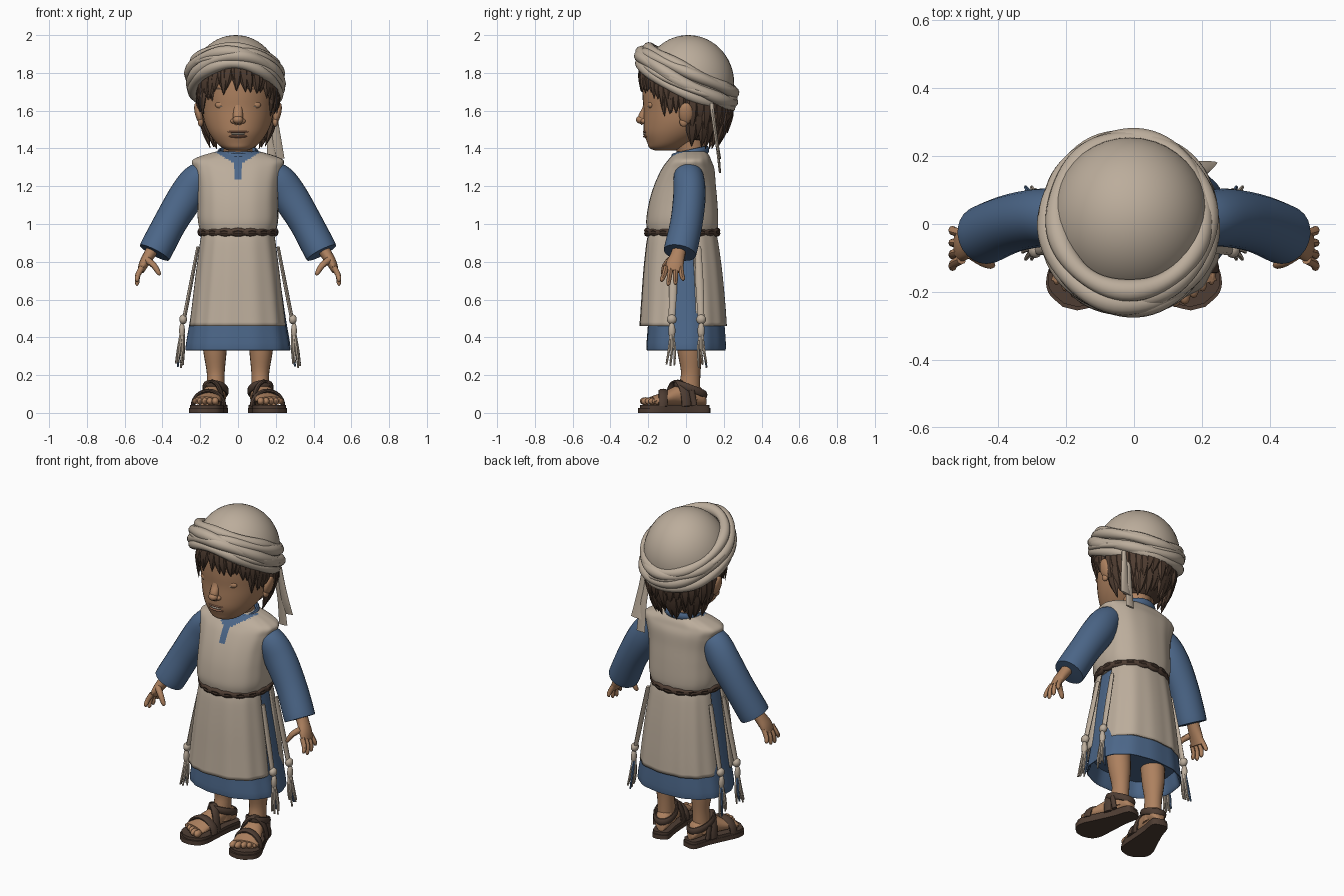
import bpy, bmesh, math, random
from mathutils import Vector, Matrix

if "Cube" in bpy.data.objects:
    bpy.data.objects.remove(bpy.data.objects["Cube"])
random.seed(4)
pi = math.pi

def mat(name, *c):
    m = bpy.data.materials.new(name)
    m.diffuse_color = (*c, 1)
    m.use_nodes = True
    m.node_tree.nodes["Principled BSDF"].inputs["Base Color"].default_value = m.diffuse_color
    return m

CREAM = mat("cream_linen", .50, .417, .33)
BLUE = mat("blue_cloth", .072, .135, .25)
SKIN = mat("skin", .42, .22, .115)
HAIR = mat("brown_hair", .080, .047, .031)
LEATHER = mat("leather", .077, .047, .033)
LIP = mat("lip", .32, .15, .09)
DARK = mat("lash", .07, .04, .028)

def finish(name, bm, m, angle=45, thick=0, m2=None, rule=None):
    bmesh.ops.recalc_face_normals(bm, faces=bm.faces)
    me = bpy.data.meshes.new(name)
    me.materials.append(m)
    if m2:
        me.materials.append(m2)
        for f in bm.faces:
            f.material_index = int(rule(f.calc_center_median()))
    bm.to_mesh(me)
    bm.free()
    me.shade_smooth()
    me.set_sharp_from_angle(angle=math.radians(angle))
    ob = bpy.data.objects.new(name, me)
    bpy.context.collection.objects.link(ob)
    if thick:
        mod = ob.modifiers.new("thickness", 'SOLIDIFY')
        mod.thickness = thick
    return ob

def spline(keys, n):
    """Catmull-Rom through tuples, n steps per span."""
    out, K = [], [keys[0]] + list(keys) + [keys[-1]]
    for i in range(1, len(K) - 2):
        for j in range(n):
            t = j / n
            out.append(tuple(.5 * (2*b + (c-a)*t + (2*a-5*b+4*c-d)*t*t + (3*b-a-3*c+d)*t**3)
                             for a, b, c, d in zip(*K[i-1:i+3])))
    return out + [tuple(keys[-1])]

def grid(name, rows, m, ring=True, loop=False, **kw):
    """Skin a list of point rows; closed rings get end caps."""
    bm = bmesh.new()
    R = [[bm.verts.new(p) for p in r] for r in rows]
    n = len(R[0])
    for i in range(len(R) if loop else len(R) - 1):
        a, b = R[i], R[(i+1) % len(R)]
        for j in range(n if ring else n - 1):
            k = (j+1) % n
            bm.faces.new((a[j], a[k], b[k], b[j]))
    if ring and not loop:
        bm.faces.new(R[0])
        bm.faces.new(R[-1])
    return finish(name, bm, m, **kw)

def loft(name, keys, m, seg=40, n=2.0, steps=4, arc=None, fold=0, waves=14, **kw):
    """Stacked superellipses, keys = (z, cy, rx, ry)."""
    a0, a1 = arc or (0, 360)
    rows, S = [], spline(keys, steps)
    for i, (z, cy, rx, ry) in enumerate(S):
        row = []
        for j in range(seg + (1 if arc else 0)):
            a = math.radians(a0 + (a1-a0) * j / seg)
            c, s = math.cos(a), math.sin(a)
            f = 1 + fold * math.sin(waves*a + .8*math.sin(3*a)) * (.4 + .6*i/len(S))
            row.append((math.copysign(abs(c)**(2/n), c) * rx * f,
                        cy + math.copysign(abs(s)**(2/n), s) * ry * f, z))
        rows.append(row)
    return grid(name, rows, m, ring=not arc, **kw)

def tube(name, keys, m, up=(0, 1, 0), seg=10, steps=4, loop=False, **kw):
    """Elliptical sweep, keys = (x, y, z, r_side, r_up)."""
    K = keys if loop else spline(keys, steps)
    P = [Vector(k[:3]) for k in K]
    rows, N = [], len(K)
    for i, k in enumerate(K):
        t = (P[(i+1) % N] - P[i-1]) if loop else (P[min(i+1, N-1)] - P[max(i-1, 0)])
        t.normalize()
        side = Vector(up).cross(t).normalized()
        u = t.cross(side)
        rows.append([P[i] + side*k[3]*math.cos(2*pi*j/seg) + u*k[4]*math.sin(2*pi*j/seg)
                     for j in range(seg)])
    return grid(name, rows, m, loop=loop, **kw)

def ball(name, c, r, m, keep=None, rot=0, seg=20, **kw):
    bm = bmesh.new()
    bmesh.ops.create_uvsphere(bm, u_segments=seg, v_segments=seg*3//4, radius=1,
        matrix=Matrix.Translation(c) @ Matrix.Rotation(rot, 4, 'Y') @ Matrix.Diagonal((*r, 1)))
    if keep:
        bmesh.ops.delete(bm, geom=[f for f in bm.faces if not keep(f.calc_center_median())], context='FACES')
    return finish(name, bm, m, **kw)

# Head, neck and face
loft("head", [(1.388, -.11, .045, .05), (1.402, -.105, .08, .088), (1.43, -.085, .115, .120),
              (1.48, -.05, .152, .172), (1.54, -.022, .178, .203), (1.61, -.012, .19, .213),
              (1.69, -.003, .198, .228), (1.78, 0, .195, .225), (1.85, 0, .15, .17)], SKIN)
loft("neck", [(1.30, .04, .085, .08), (1.37, .03, .075, .075), (1.46, .01, .085, .09)], SKIN)
tube("nose_bridge", [(0, -.205, 1.66, .025, .015), (0, -.216, 1.61, .024, .016), (0, -.232, 1.565, .026, .022),
                     (0, -.222, 1.53, .02, .016)], SKIN, seg=14)
ball("nose_tip", (0, -.238, 1.552), (.028, .027, .022), SKIN)
for nm, z, w, m in (("upper_lip", 1.488, .058, LIP), ("teeth", 1.477, .044, CREAM), ("lower_lip", 1.464, .05, LIP)):
    ball(nm, (0, -.204, z), (w, .024, .009), m)
for s in (-1, 1):
    ball("nostril", (s*.024, -.222, 1.545), (.016, .018, .014), SKIN)
    ball("eyelid", (s*.078, -.185, 1.630), (.043, .018, .022), SKIN)
    ball("eye_white", (s*.078, -.186, 1.622), (.030, .0185, .007), CREAM)
    tube("lash", [(s*.045, -.201, 1.624, .002, .002), (s*.078, -.203, 1.631, .003, .003), (s*.112, -.188, 1.624, .002, .002)],
         DARK, up=(0, 0, 1), seg=6)
    ball("ear", (s*.208, .0, 1.585), (.02, .038, .058), SKIN, rot=s*.25)
    ball("ear_lobe", (s*.198, -.012, 1.54), (.015, .022, .025), SKIN)

# Hair cap and hanging locks
ball("hair_cap", (0, -.004, 1.66), (.213, .232, .25), HAIR, seg=40,
     keep=lambda c: c.z < 1.87 and (c.z > 1.735 - .35*(c.y+.24) or (c.y > .035 and c.z > 1.44)))
def lock(a, ztop, zbot, r0, r1, w):
    d, j = Vector((math.sin(a), -math.cos(a))), random.uniform(-.025, .025)
    pts = [(d.x*.205*k + j*q*d.y, d.y*.235*k + abs(j)*q*.3, ztop + (zbot-ztop)*q, wd, wd*.6)
           for q, k, wd in ((0, r0, w), (.5, (r0+r1)/2 + .03, w*.9), (1, r1, .002))]
    tube("hair_lock", pts, HAIR, up=(d.x, d.y, .01), seg=6, steps=3, angle=30)
for i in range(27):
    a = math.radians(-84 + 6.46*i)
    e = abs(a) / 1.46
    lock(a, 1.865 - .10*e, 1.70 - .12*e**2 + random.uniform(-.025, .025), .96, 1.03, .031)
for s in (-1, 1):
    for i in range(4):
        lock(s*math.radians(60 + 8*i), 1.74, 1.57 + .012*i, .98, .99, .025)
for row in range(2):
    for i in range(19):
        a = math.radians(98 + 9.1*i)
        lock(a, 1.66 - .08*row, 1.51 - .085*row + random.uniform(-.03, .02), 1.0 - .06*row, .92 - .2*row, .034)

# Turban: crown, wound wraps and hanging tails
ball("turban_crown", (-.012, .012, 1.745), (.236, .243, .255), CREAM, seg=40,
     keep=lambda c: c.z > 1.74 - .47*c.y)
for off, R, rad, ht, amp, ph in ((-.055, .224, .030, .028, .010, 0), (-.025, .232, .032, .030, .016, 2.2),
                                 (.005, .234, .034, .031, .018, 4.1), (.035, .229, .031, .029, .015, 1.1),
                                 (.060, .216, .030, .028, .012, 3.2), (0, .238, .027, .018, .040, 5.4)):
    pts = []
    for i in range(72):
        t = 2*pi*i/72
        x, y = R*math.cos(t), (R+.005)*math.sin(t)
        w = 1 + .12*math.sin(5*t + ph)
        front = max(0, -math.sin(t))**2
        pts.append((x - .014, y + .004 + off*.35, 1.762 - .46*y + off*(1 - .45*front) + .022*front
                    + amp*math.sin(t+ph) - .05*x, rad*w, ht*w))
    tube("turban_wrap", pts, CREAM, up=(0, .41, .91), seg=12, loop=True)
for dx, zb, w in ((0, 1.345, .036), (-.03, 1.27, .028)):
    tube("turban_tail", [(.185+dx, .135, 1.64, .014, .012), (.195+dx, .15, 1.52, w*.6, .010),
                         (.205+dx, .165, 1.42, w*.8, .009), (.21+dx, .18, zb, w, .006)], CREAM)

# Tunic: vest with an open neck slit, collar, belt and split skirt panels
loft("vest", [(.94, -.02, .19, .175), (.98, -.02, .205, .188), (1.03, -.02, .213, .19), (1.12, -.015, .213, .180),
              (1.21, -.005, .217, .162), (1.29, .01, .232, .140), (1.335, .018, .242, .116), (1.362, .025, .19, .098),
              (1.385, .03, .11, .075)], CREAM, seg=120, n=2.4, steps=7, fold=.006,
     m2=BLUE, rule=lambda c: c.y < .02 and c.z > 1.2 and
     abs(c.x) < max(.003 + .19*(c.z - 1.2), 1.7*(c.z - 1.31)))
collar = [(.098*math.cos(t), .022 + .088*math.sin(t), 1.373 + .02*math.sin(t), .013, .022)
          for t in (2*pi*i/36 for i in range(36))]
tube("collar", collar, BLUE, up=(0, 0, 1), loop=True)
for ph in (0, pi):
    tube("belt", [(.199*math.cos(t), -.02 + .186*math.sin(t), .957 + .008*math.sin(9*t+ph), .016, .016)
                  for t in (2*pi*i/112 for i in range(112))], LEATHER, up=(0, 0, 1), seg=8, loop=True)
loft("under_robe", [(.94, -.015, .18, .165), (.75, -.01, .215, .185), (.5, 0, .252, .2), (.345, 0, .277, .21),
                    (.345, 0, .262, .196), (.42, 0, .245, .18)], BLUE, seg=80, n=2.3, fold=.012)
skirt = [(.955, -.02, .192, .178), (.90, -.02, .202, .19), (.75, -.018, .222, .208),
         (.58, -.016, .242, .222), (.46, -.016, .256, .230)]
loft("skirt_front", skirt, CREAM, seg=60, n=2.5, arc=(188, 352), fold=.012, thick=.01)
loft("skirt_back", skirt, CREAM, seg=60, n=2.5, arc=(13, 167), fold=.012, thick=.01)

for s in (-1, 1):
    # Sleeves with hollow cuffs
    tube("sleeve", [(s*.15, .01, 1.285, .06, .07), (s*.215, .015, 1.235, .085, .082), (s*.275, .018, 1.145, .094, .086),
                    (s*.36, .002, 1.005, .088, .086), (s*.437, -.03, .858, .088, .088),
                    (s*.437, -.03, .858, .079, .079), (s*.415, -.02, .90, .07, .07)], BLUE, seg=24, steps=5)
    # Hands
    tube("forearm", [(s*.42, -.02, .92, .035, .038), (s*.468, -.042, .84, .031, .038), (s*.498, -.058, .79, .026, .047),
                     (s*.515, -.066, .75, .018, .047)], SKIN, seg=14)
    for y0, y1, zb in ((-.105, -.128, .695), (-.080, -.093, .675), (-.054, -.056, .68), (-.028, -.016, .70)):
        tube("finger", [(s*.508, y0, .772, .015, .014), (s*.530, (y0+y1)/2, .73, .014, .013),
                        (s*.534, y1, zb+.01, .011, .011), (s*.530, y1, zb, .004, .004)], SKIN, seg=8)
    tube("thumb", [(s*.482, -.085, .81, .018, .018), (s*.445, -.110, .78, .016, .016),
                   (s*.420, -.120, .74, .012, .012), (s*.416, -.121, .728, .004, .004)], SKIN, seg=8)
    # Legs
    tube("leg", [(s*.125, .01, .45, .068, .07), (s*.122, .02, .33, .062, .066), (s*.118, .025, .22, .048, .052),
                 (s*.118, .02, .15, .047, .055), (s*.12, .015, .07, .05, .06)], SKIN, seg=20)
    # Feet and sandals, in toe-out foot coordinates
    ca, sa = math.cos(.25), math.sin(.25)
    def P(u, v, z):
        return (s*(.125 + u*ca + v*sa), u*sa - v*ca, z)
    out = spline([(-.128, .02), (-.108, .048), (-.02, .056), (.09, .076), (.17, .09), (.225, .075), (.257, .022)], 5)
    for nm, z0, z1, g in (("sole", 0, .026, 1), ("insole", .026, .042, .96)):
        grid(nm, [[P(-w*g, v*g, z0), P(w*g, v*g, z0), P(w*g, v*g, z1), P(-w*g, v*g, z1)] for v, w in out], LEATHER)
    foot = spline([(-.108, .02, .04), (-.085, .042, .09), (-.02, .05, .13), (.05, .056, .105), (.12, .07, .072), (.19, .074, .046)], 4)
    grid("foot", [[P(w*math.cos(a), v, .04 + h/2 + h/2*math.sin(a)) for a in (2*pi*j/20 for j in range(20))]
                  for v, w, h in foot], SKIN)
    for i in range(5):
        ball("toe", P(-.058 + .03*i, .208 - .012*max(0, i-1), .062), (.019 - .0015*i, .029, .021 - .001*i), SKIN, seg=12)
    for v, W, H, sl in ((.125, .080, .082, .02), (.045, .064, .130, -.03)):
        tube("strap", [P(W*math.cos(a), v + sl*math.cos(a), .035 + H*math.sin(a)) + (.011, .025)
                       for a in (pi*j/10 for j in range(11))], LEATHER, up=(s*sa, -ca, 0), steps=2)
    tube("ankle_strap", [P(.058*math.cos(a), -.025 + .08*math.sin(a), .125 + .03*math.sin(a)) + (.010, .020)
                         for a in (2*pi*j/32 for j in range(32))], LEATHER, up=(0, 0, 1), loop=True)
    tube("side_strap", [P(.062, -.03, .04) + (.012, .016), P(.062, -.015, .12) + (.012, .016)], LEATHER)
    # Corner cords with knots and frayed tassels
    for y in (-.075, .08):
        tube("cord", [(s*.212, y*.8, .88, .008, .016), (s*.25, y*.9, .68, .010, .021), (s*.285, y, .50, .010, .017)], CREAM, seg=8)
        for dz, r, h in ((.495, .022, .026), (.435, .016, .045)):
            ball("knot", (s*(.29 + (.5-dz)*.1), y, dz), (r, r*1.2, h), CREAM, seg=10)
        for i in range(6):
            a = i*pi/3
            dx, dy = math.cos(a), math.sin(a)
            tube("tassel_strand", [(s*.295 + dx*.006, y + dy*.006, .42, .008, .008),
                                   (s*.303 + dx*.014, y + dy*.018, .33, .008, .008),
                                   (s*.31 + dx*.018, y*1.1 + dy*.024, .235 + random.uniform(0, .04), .005, .005)],
                 BLUE if i == 2 else CREAM, seg=6)
